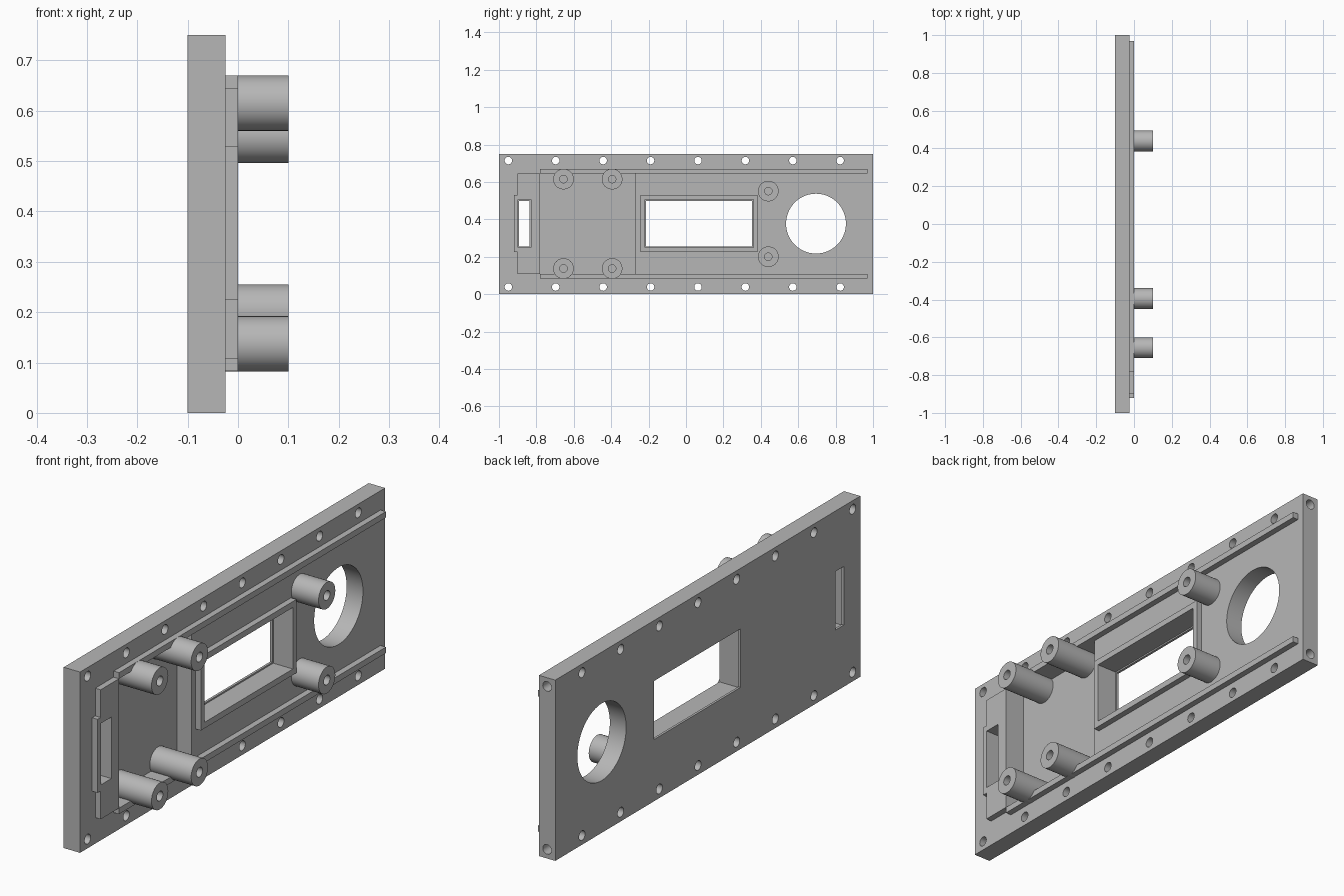
import bpy, bmesh, math
from mathutils import Matrix

cube = bpy.data.objects.get("Cube")
if cube:
    bpy.data.objects.remove(cube, do_unlink=True)

grey = bpy.data.materials.new("plain grey")
grey.use_nodes = True
colour = (0.47, 0.47, 0.47, 1)
grey.diffuse_color = colour
grey.node_tree.nodes["Principled BSDF"].inputs["Base Color"].default_value = colour

# Depth levels along x
BACK, FACE, RIB, POST, FLOOR, LIP = -0.1, -0.025, 0.0, 0.1, -0.09, -0.09
THROUGH = (-0.2, 0.2)


def rect(y0, y1, z0, z1):
    return [(y0, z0), (y1, z0), (y1, z1), (y0, z1)]


def ring(y, z, r, sides=48):
    return [(y + r * math.cos(math.tau * i / sides), z + r * math.sin(math.tau * i / sides))
            for i in range(sides)]


def prism(bm, outline, x0, x1):
    """Extrude a side outline (y, z) from x0 to x1."""
    face = bm.faces.new([bm.verts.new((x0, y, z)) for y, z in outline])
    out = bmesh.ops.extrude_face_region(bm, geom=[face])
    verts = [v for v in out["geom"] if isinstance(v, bmesh.types.BMVert)]
    bmesh.ops.translate(bm, verts=verts, vec=(x1 - x0, 0, 0))


def make(name, bm):
    bmesh.ops.recalc_face_normals(bm, faces=bm.faces[:])
    mesh = bpy.data.meshes.new(name)
    bm.to_mesh(mesh)
    bm.free()
    obj = bpy.data.objects.new(name, mesh)
    mesh.materials.append(grey)
    bpy.context.collection.objects.link(obj)
    return obj


def solid(name, *parts):
    bm = bmesh.new()
    for outline, x0, x1 in parts:
        prism(bm, outline, x0, x1)
    return make(name, bm)


def cut(obj, *cutters):
    """Subtract the cutters and bake the result."""
    for c in cutters:
        mod = obj.modifiers.new("cut", "BOOLEAN")
        mod.operation, mod.solver, mod.object = "DIFFERENCE", "EXACT", c
    graph = bpy.context.evaluated_depsgraph_get()
    mesh = bpy.data.meshes.new_from_object(obj.evaluated_get(graph))
    obj.modifiers.clear()
    obj.data = mesh


# Openings: the window and slot narrow to a thin lip at the back
window, slot = (-0.22, 0.36, 0.25, 0.505), (-0.898, -0.83, 0.25, 0.505)
inset = 0.006
opening_cutter = solid("opening_cutter", *[(rect(*o), LIP, THROUGH[1]) for o in (window, slot)])
lip_cutter = solid("lip_cutter", *[
    (rect(y0 + inset, y1 - inset, z0 + inset, z1 - inset), *THROUGH)
    for y0, y1, z0, z1 in (window, slot)])

# Round opening and two rows of screw holes
rows = (0.038, 0.714)
holes = [(ring(0.695, 0.377, 0.16, 72), *THROUGH)]
for z in rows:
    holes += [(ring(-0.95 + 0.2535 * i, z, 0.02, 24), *THROUGH) for i in range(8)]
hole_cutter = solid("hole_cutter", *holes)

# Shallow pocket
pocket_cutter = solid("pocket_cutter", (rect(-0.78, -0.27, 0.108, 0.645), FLOOR, THROUGH[1]))

# Blind holes in one end of the plate
bm = bmesh.new()
for z in rows:
    bmesh.ops.create_cone(
        bm, cap_ends=True, segments=24, radius1=0.02, radius2=0.02, depth=0.2,
        matrix=Matrix.Translation((-0.0625, 1, z)) @ Matrix.Rotation(math.pi / 2, 4, "X"))
end_cutter = make("end_cutter", bm)

# Main plate
plate = solid("plate", (rect(-1, 1, 0, 0.75), BACK, FACE))
cut(plate, hole_cutter, pocket_cutter, opening_cutter, lip_cutter, end_cutter)

# Raised pad round the slot, with its side tab
pad = solid("slot_pad", ([(-0.78, 0.108), (-0.78, 0.645), (-0.9, 0.645), (-0.9, 0.53),
                          (-0.92, 0.53), (-0.92, 0.225), (-0.9, 0.225), (-0.9, 0.108)], FACE, RIB))
cut(pad, opening_cutter)

# Raised window frame
frame = solid("window_frame", (rect(-0.243, 0.383, 0.225, 0.53), FACE, RIB))
cut(frame, opening_cutter)

# Long rails
rails = [solid(name, (rect(-0.78, 0.97, z, z + 0.025), FACE, RIB))
         for name, z in (("lower_rail", 0.083), ("upper_rail", 0.645))]

# Hollow standoff posts
posts = []
for y, low, high, base in ((-0.655, 0.137, 0.615, FLOOR), (-0.395, 0.137, 0.615, FLOOR),
                           (0.44, 0.2, 0.551, FACE)):
    for z in (low, high):
        post = solid("post", (ring(y, z, 0.055), base, POST))
        bore = solid("bore_cutter", (ring(y, z, 0.02, 24), 0, THROUGH[1]))
        cut(post, bore)
        bpy.data.objects.remove(bore, do_unlink=True)
        posts.append(post)

for cutter in (opening_cutter, lip_cutter, hole_cutter, pocket_cutter, end_cutter):
    bpy.data.objects.remove(cutter, do_unlink=True)

# Smooth round walls, keep edges sharp
bpy.ops.object.select_all(action="DESELECT")
for obj in [plate, pad, frame] + rails + posts:
    obj.select_set(True)
bpy.context.view_layer.objects.active = plate
bpy.ops.object.shade_smooth_by_angle(angle=math.radians(30))
